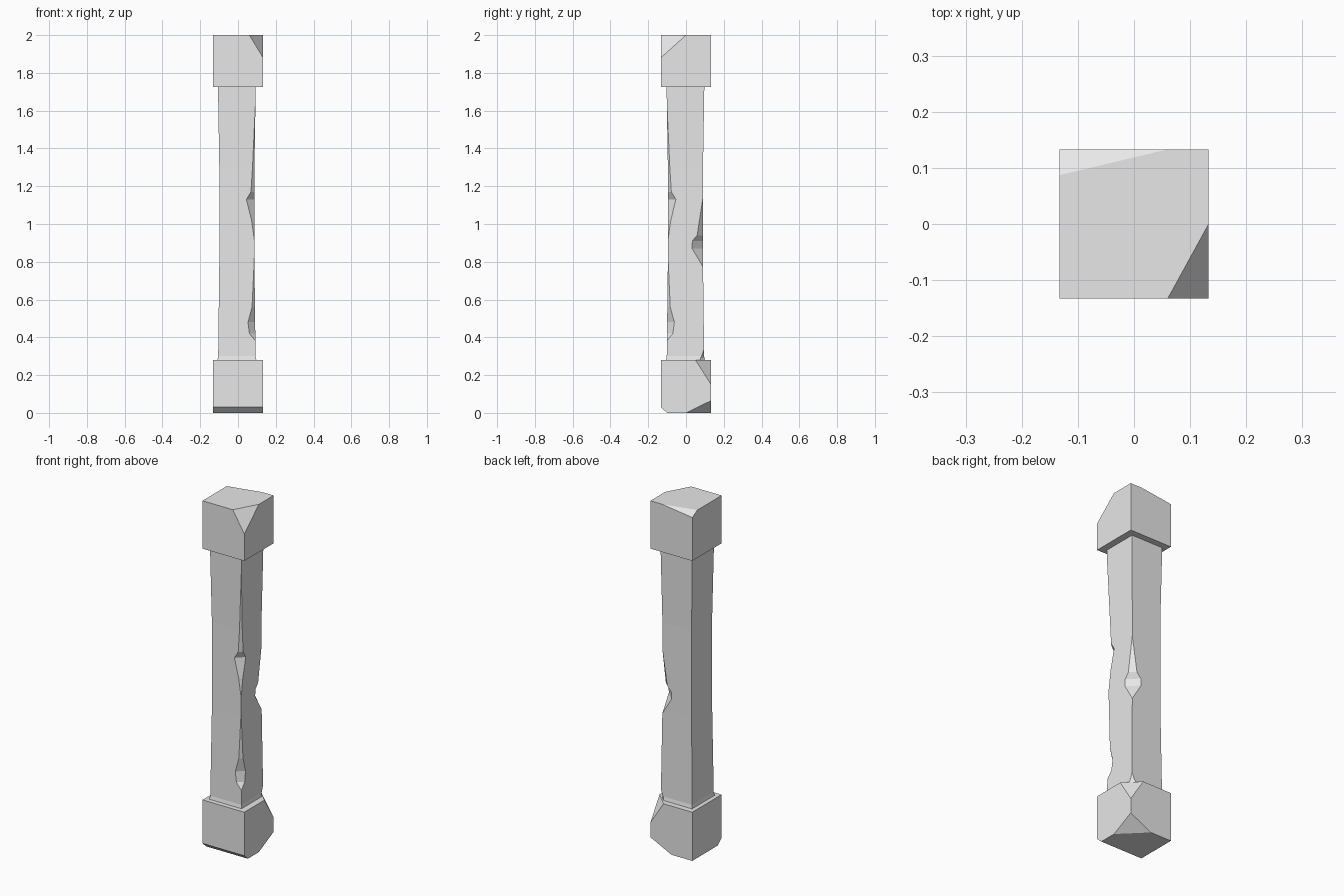
import bpy
import bmesh
from mathutils import Vector

cube = bpy.data.objects.get("Cube")
if cube:
    bpy.data.objects.remove(cube, do_unlink=True)

stone = bpy.data.materials.new("pale_grey_stone")
stone.use_nodes = True
GREY = (0.8, 0.8, 0.8, 1)
stone.diffuse_color = GREY
stone.node_tree.nodes["Principled BSDF"].inputs["Base Color"].default_value = GREY

H = 0.133  # half width of the end blocks


def finish(bm, name):
    bmesh.ops.recalc_face_normals(bm, faces=bm.faces[:])
    mesh = bpy.data.meshes.new(name)
    bm.to_mesh(mesh)
    bm.free()
    obj = bpy.data.objects.new(name, mesh)
    bpy.context.collection.objects.link(obj)
    mesh.materials.append(stone)
    return obj


def loft(rings):
    """Closed solid through a stack of vertex rings."""
    bm = bmesh.new()
    rows = [[bm.verts.new(p) for p in ring] for ring in rings]
    n = len(rows[0])
    for a, b in zip(rows, rows[1:]):
        for i in range(n):
            j = (i + 1) % n
            bm.faces.new((a[i], a[j], b[j], b[i]))
    bm.faces.new(rows[0][::-1])
    bm.faces.new(rows[-1])
    return bm


def square(half, z, dx=0.0, dy=0.0):
    return [(dx + sx * half, dy + sy * half, z)
            for sx, sy in ((-1, -1), (1, -1), (1, 1), (-1, 1))]


def chip(bm, p, q, r, inside):
    """Slice off everything beyond the plane p-q-r and cap the cut."""
    p, q, r = Vector(p), Vector(q), Vector(r)
    normal = (q - p).cross(r - p).normalized()
    if normal.dot(Vector(inside) - p) > 0:
        normal = -normal
    bmesh.ops.bisect_plane(bm, geom=bm.verts[:] + bm.edges[:] + bm.faces[:],
                           plane_co=p, plane_no=normal, clear_outer=True)
    rim = [e for e in bm.edges if e.is_boundary]
    bmesh.ops.holes_fill(bm, edges=rim, sides=0)


# Capital with two broken top corners
mid = (0, 0, 1.83)
bm = loft([square(H, 1.725), square(H, 2.0)])
chip(bm, (0.06, -H, 2), (H, 0, 2), (H, -H, 1.88), mid)
chip(bm, (0.06, H, 2), (-H, 0.087, 2), (-H, H, 1.975), mid)
finish(bm, "capital")

# Base with a worn front edge and a chipped back corner
mid = (0, 0, 0.14)
bm = loft([square(H, 0), square(H, 0.28)])
chip(bm, (-H, -H, 0.03), (H, -H, 0.03), (0, -0.1, 0), mid)
chip(bm, (H, 0, 0), (0, H, 0), (H, H, 0.065), mid)
chip(bm, (H, 0.05, 0.28), (0.05, H, 0.28), (H, H, 0.15), mid)
finish(bm, "base")

# Slightly waisted shaft
DX, DY = -0.006, -0.003
sections = ((0.275, 0.104), (0.30, 0.099), (0.8, 0.093), (1.3, 0.093), (1.73, 0.1))
shaft = finish(loft([square(h, z, DX, DY) for z, h in sections]), "shaft")


def half_at(z):
    for (z0, h0), (z1, h1) in zip(sections, sections[1:]):
        if z <= z1:
            return h0 + (h1 - h0) * (z - z0) / (z1 - z0)
    return sections[-1][1]


def notch(name, side, profile):
    """Carve a dent along the +x shaft edge; profile lists height and depth."""
    out = Vector((1, side, 0)).normalized()
    across = Vector((-side, 1, 0)).normalized() * 0.15
    rings = []
    for z, depth in profile:
        edge = half_at(z) * 2 ** 0.5
        inner = Vector((DX, DY, z)) + out * (edge - depth)
        outer = Vector((DX, DY, z)) + out * 0.25
        rings.append([inner - across, outer - across, outer + across, inner + across])
    cutter = finish(loft(rings), name)
    cutter.hide_render = True
    mod = shaft.modifiers.new(name, "BOOLEAN")
    mod.operation = "DIFFERENCE"
    mod.solver = "EXACT"
    mod.object = cutter
    return cutter


cutters = [
    notch("front_upper_cutter", -1,
          ((0.90, -0.001), (1.02, 0.011), (1.13, 0.030), (1.17, 0.013), (1.70, -0.001))),
    notch("front_lower_cutter", -1,
          ((0.38, -0.001), (0.42, 0.022), (0.48, 0.027), (0.56, 0.011), (0.89, -0.001))),
    notch("back_cutter", 1,
          ((0.77, -0.001), (0.87, 0.041), (0.91, 0.040), (0.94, 0.022), (1.15, -0.001))),
    notch("back_foot_cutter", 1,
          ((0.26, 0.02), (0.29, 0.015), (0.34, -0.001))),
]

# Bake the carving, then drop the cutters
bpy.context.view_layer.update()
evaluated = shaft.evaluated_get(bpy.context.evaluated_depsgraph_get())
carved = bpy.data.meshes.new_from_object(evaluated)
shaft.modifiers.clear()
shaft.data = carved
for cutter in cutters:
    bpy.data.objects.remove(cutter, do_unlink=True)
